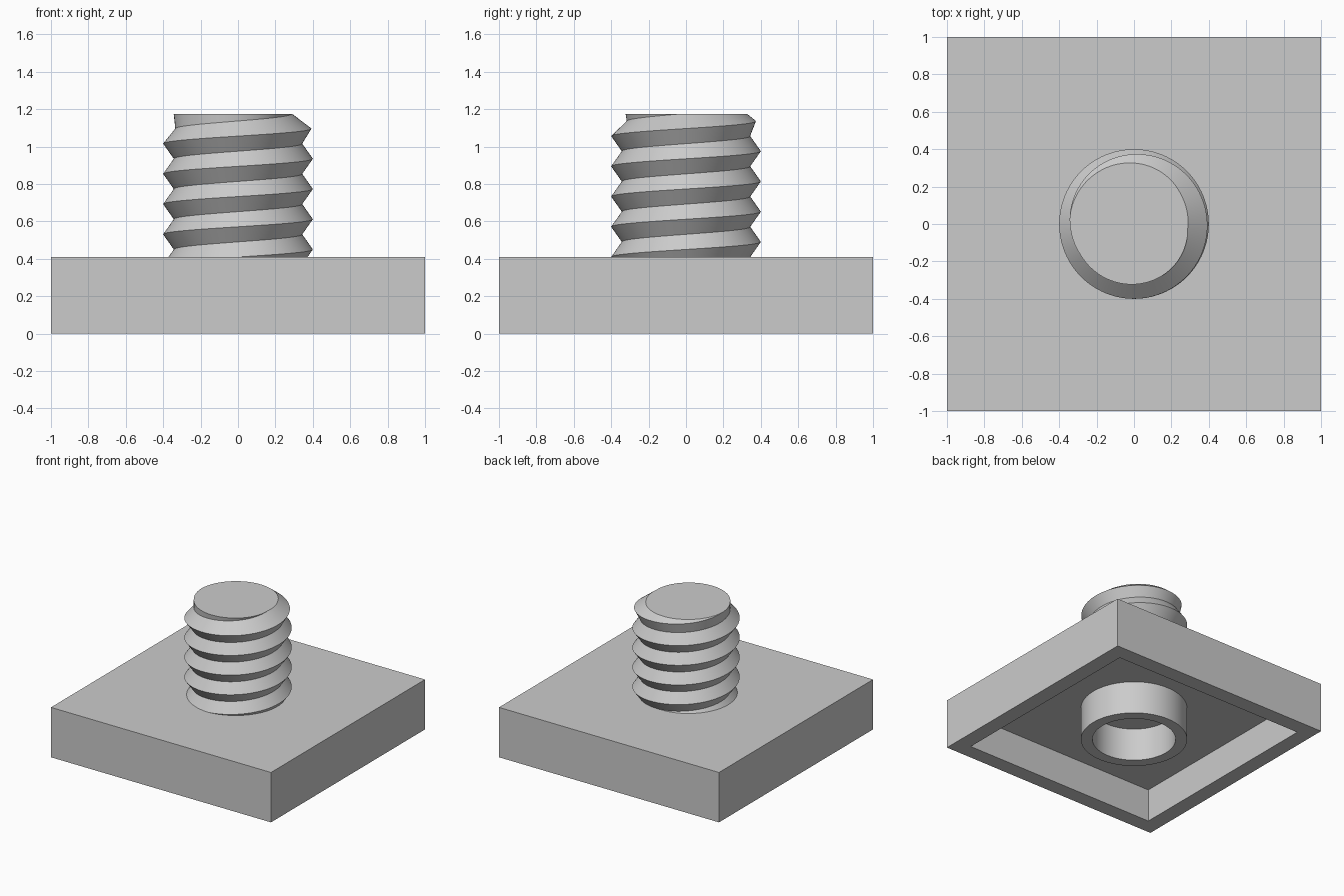
import bpy, bmesh
from math import cos, sin, tau
from mathutils import Matrix

old = bpy.data.objects.get("Cube")
if old:
    bpy.data.objects.remove(old, do_unlink=True)

BASE_H = 0.41      # height of the plate
CAVITY = 0.27      # depth of the hollow underneath
WALL = 0.18
TOP = 1.175        # top of the threaded stud
CREST, ROOT, PITCH = 0.40, 0.343, 0.1616
SEGS = 96

grey = bpy.data.materials.new("plain grey")
grey.use_nodes = True
grey.diffuse_color = (0.6, 0.6, 0.6, 1)
grey.node_tree.nodes["Principled BSDF"].inputs["Base Color"].default_value = (0.6, 0.6, 0.6, 1)


def finish(bm, name, smooth=False):
    bmesh.ops.recalc_face_normals(bm, faces=bm.faces[:])
    mesh = bpy.data.meshes.new(name)
    bm.to_mesh(mesh)
    bm.free()
    mesh.materials.append(grey)
    obj = bpy.data.objects.new(name, mesh)
    bpy.context.collection.objects.link(obj)
    if smooth:
        bpy.ops.object.select_all(action="DESELECT")
        obj.select_set(True)
        bpy.context.view_layer.objects.active = obj
        bpy.ops.object.shade_smooth_by_angle(angle=0.35)
    return obj


# Square base plate, hollowed from below
bm = bmesh.new()
bmesh.ops.create_cube(bm, size=1, matrix=Matrix.Translation((0, 0, BASE_H / 2))
                      @ Matrix.Diagonal((2, 2, BASE_H, 1)))
bottom = min(bm.faces, key=lambda f: f.calc_center_median().z)
bmesh.ops.inset_region(bm, faces=[bottom], thickness=WALL)
cavity = bmesh.ops.extrude_discrete_faces(bm, faces=[bottom])["faces"]
bmesh.ops.translate(bm, verts=cavity[0].verts[:], vec=(0, 0, CAVITY))
finish(bm, "base_plate")

# Round socket tube under the plate, open at the bottom
bm = bmesh.new()
profile = [(0.313, CAVITY + 0.01), (0.313, 0), (0.4, 0), (0.4, CAVITY + 0.01)]
verts = [bm.verts.new((r, 0, z)) for r, z in profile]
edges = [bm.edges.new(pair) for pair in zip(verts, verts[1:])]
bmesh.ops.spin(bm, geom=verts + edges, cent=(0, 0, 0), axis=(0, 0, 1),
               angle=tau, steps=SEGS, use_merge=True)
bmesh.ops.remove_doubles(bm, verts=bm.verts[:], dist=0.0001)
finish(bm, "socket_tube", smooth=True)


# Threaded stud: a crest helix and a root helix joined by strips
def taper(z):
    return min(0.055 * (max(z - 1.05, 0) / 0.125) ** 2, 0.07)


def helix(bm, radius, z_start, count):
    points = []
    for i in range(count):
        a, z = tau * i / SEGS, z_start + PITCH * i / SEGS
        r = radius - taper(z)
        points.append(bm.verts.new((r * cos(a), r * sin(a), z)))
    return points


bm = bmesh.new()
count = SEGS * 8 + 1
start = 0.45 - 2 * PITCH
crest = helix(bm, CREST, start, count)
root = helix(bm, ROOT, start + PITCH / 2, count)
for i in range(count - 1):
    bm.faces.new((crest[i], crest[i + 1], root[i + 1], root[i]))
    if i + SEGS + 1 < count:
        j = i + SEGS
        bm.faces.new((root[i], root[i + 1], crest[j + 1], crest[j]))

# Trim the thread flat at both ends and cap it
for z, direction in ((BASE_H - 0.005, -1), (TOP, 1)):
    cut = bmesh.ops.bisect_plane(bm, geom=bm.verts[:] + bm.edges[:] + bm.faces[:],
                                 plane_co=(0, 0, z), plane_no=(0, 0, direction),
                                 clear_outer=True)["geom_cut"]
    rim = [e for e in cut if isinstance(e, bmesh.types.BMEdge)]
    bmesh.ops.edgeloop_fill(bm, edges=rim)
finish(bm, "threaded_stud", smooth=True)
